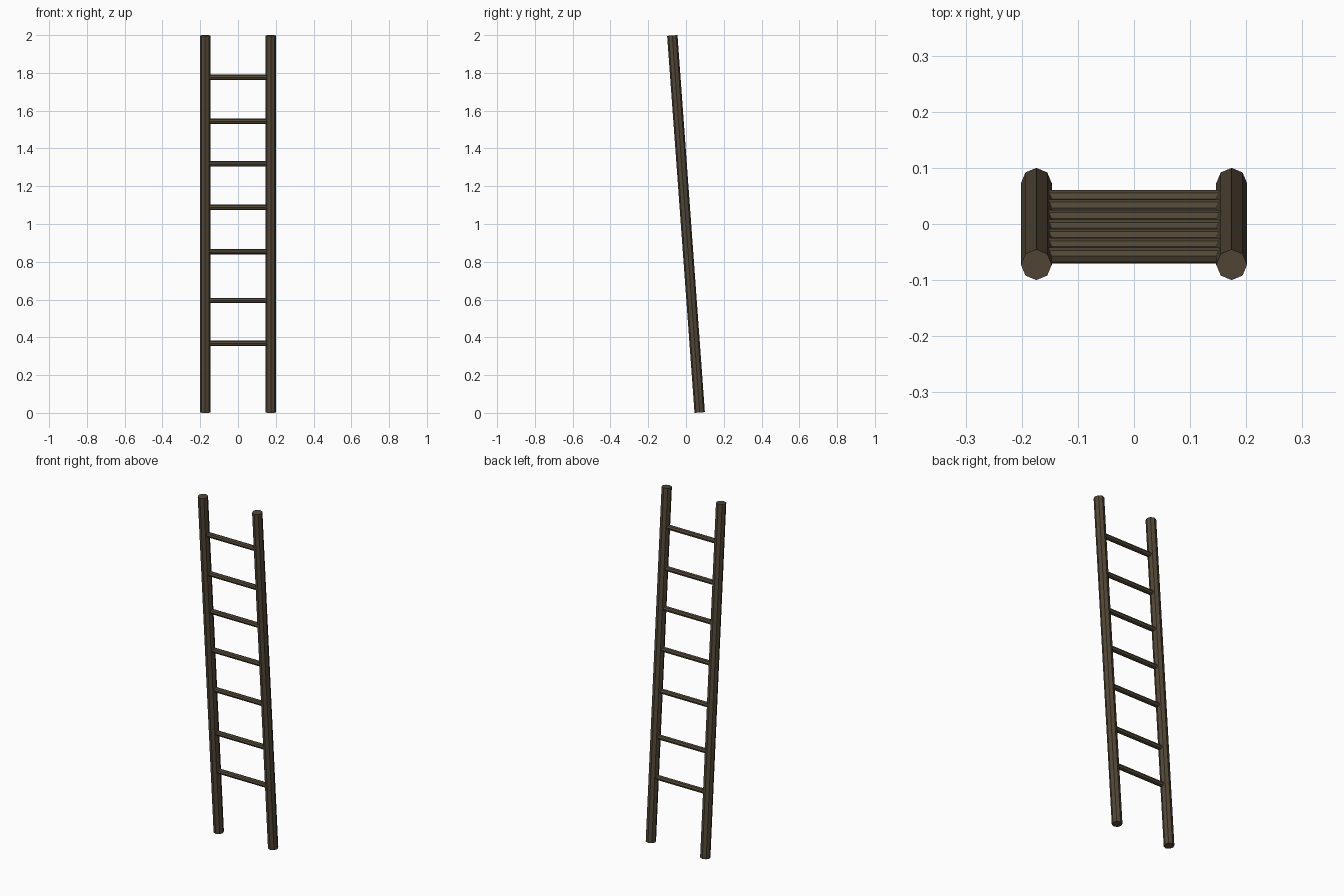
import bpy, math
from mathutils import Vector, Matrix

if "Cube" in bpy.data.objects:
    bpy.data.objects.remove(bpy.data.objects["Cube"])

TILT = math.atan2(0.0725, 0.998)      # ladder leans back to front
RAIL_R, RAIL_X = 0.0275, 0.174
HALF = (1 - RAIL_R * math.sin(TILT)) / math.cos(TILT)

wood = bpy.data.materials.new("dark brown wood")
wood.diffuse_color = (0.085, 0.064, 0.038, 1)
wood.use_nodes = True
wood.node_tree.nodes["Principled BSDF"].inputs["Base Color"].default_value = wood.diffuse_color

lean = Matrix.Translation((0, 0, 1)) @ Matrix.Rotation(TILT, 4, 'X')


def pole(name, radius, length, matrix):
    """Flat-sided octagonal pole along its local z."""
    bpy.ops.mesh.primitive_cylinder_add(vertices=8, radius=radius, depth=length)
    ob = bpy.context.object
    ob.name = name
    ob.matrix_world = matrix
    ob.data.materials.append(wood)
    return ob


# two side rails
for side, x in (("left", -RAIL_X), ("right", RAIL_X)):
    pole(side + "_rail", RAIL_R, 2 * HALF, lean @ Matrix.Translation((x, 0, 0)))

# seven slightly uneven rungs running into the rails
for i, z in enumerate((0.368, 0.595, 0.854, 1.089, 1.319, 1.543, 1.776)):
    spot = Matrix.Translation((0, 0, (z - 1) / math.cos(TILT)))
    pole(f"rung_{i + 1}", 0.0145, 2 * RAIL_X,
         lean @ spot @ Matrix.Rotation(math.pi / 2, 4, 'Y'))
